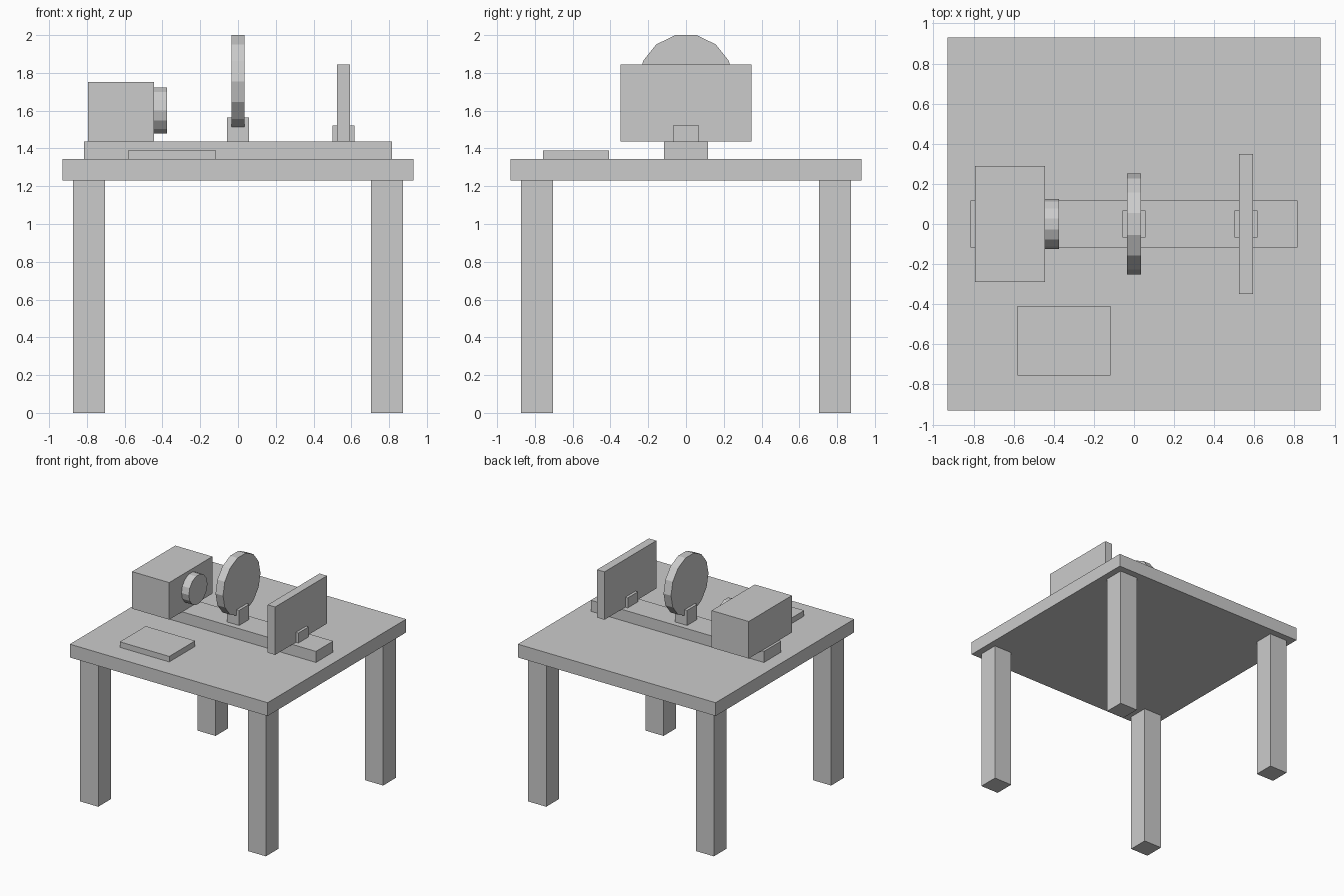
import bpy, bmesh
from math import pi
from mathutils import Matrix

if "Cube" in bpy.data.objects:
    bpy.data.objects.remove(bpy.data.objects["Cube"])


def finish(name, bm):
    mesh = bpy.data.meshes.new(name)
    bm.to_mesh(mesh)
    bm.free()
    obj = bpy.data.objects.new(name, mesh)
    bpy.context.collection.objects.link(obj)
    return obj


def box(name, x, y, z):
    """Box from (min, max) ranges on each axis."""
    bm = bmesh.new()
    bmesh.ops.create_cube(bm, size=1)
    bmesh.ops.scale(bm, vec=[b - a for a, b in (x, y, z)], verts=bm.verts)
    bmesh.ops.translate(bm, vec=[(a + b) / 2 for a, b in (x, y, z)], verts=bm.verts)
    return finish(name, bm)


def disc(name, radius, x, z):
    """14-sided disc whose axis runs along x, with a vertex on +y."""
    bm = bmesh.new()
    bmesh.ops.create_cone(bm, cap_ends=True, segments=14, radius1=radius,
                          radius2=radius, depth=x[1] - x[0])
    place = Matrix.Translation(((x[0] + x[1]) / 2, 0, z)) @ Matrix.Rotation(pi / 2, 4, 'Y')
    bmesh.ops.transform(bm, matrix=place, verts=bm.verts)
    return finish(name, bm)


LEG_TOP, TABLE, RAIL = 1.23, 1.343, 1.437

# Table
box("table_top", (-0.93, 0.93), (-0.93, 0.93), (LEG_TOP, TABLE))
for side, sx in (("left", -1), ("right", 1)):
    for end, sy in (("front", -1), ("back", 1)):
        box(f"{end}_{side}_leg", sorted((sx * 0.703, sx * 0.873)),
            sorted((sy * 0.703, sy * 0.873)), (0, LEG_TOP))

# Optical bench rail
box("rail", (-0.814, 0.814), (-0.116, 0.116), (TABLE, RAIL))

# Lamp housing with its front lens
box("lamp_housing", (-0.793, -0.444), (-0.29, 0.29), (RAIL, 1.752))
disc("lamp_lens", 0.125, (-0.444, -0.375), 1.601)

# Large lens in its holder
box("lens_holder", (-0.058, 0.058), (-0.068, 0.068), (RAIL, 1.565))
disc("lens", 0.252, (-0.035, 0.035), 1.754)

# Screen in its holder
box("screen_holder", (0.5, 0.616), (-0.068, 0.068), (RAIL, 1.522))
box("screen", (0.523, 0.593), (-0.348, 0.348), (RAIL, 1.844))

# Notebook lying on the table
box("notebook", (-0.582, -0.117), (-0.756, -0.408), (TABLE, 1.39))
